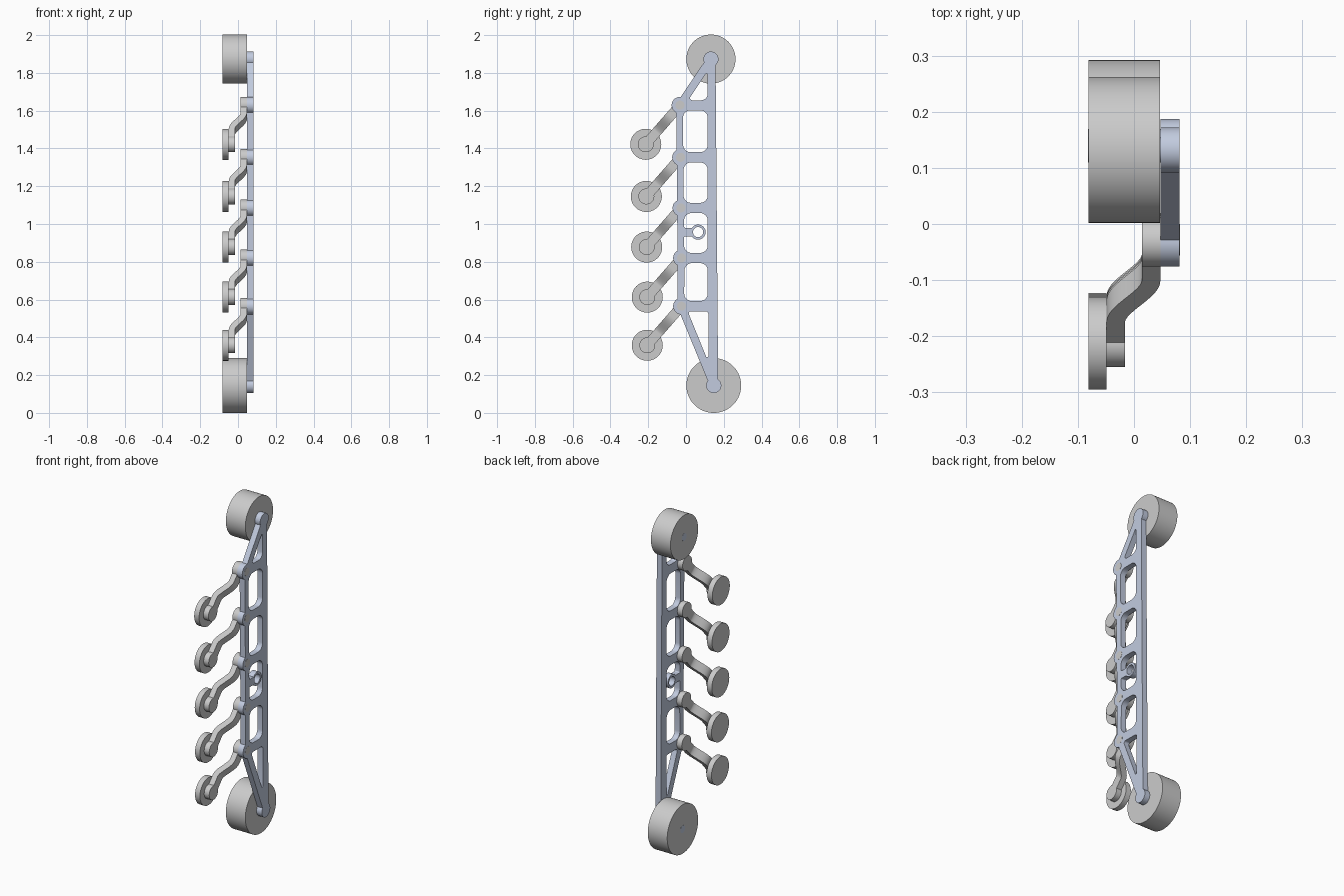
import bpy, bmesh
from math import sin, cos, pi, radians, asin
from mathutils import Vector, Matrix

if "Cube" in bpy.data.objects:
    bpy.data.objects.remove(bpy.data.objects["Cube"])

X0, X1 = 0.047, 0.081          # frame thickness range
XB = -0.081                    # inner face of the wheels
PIVOTS = [(-0.032, 1.629), (-0.029, 1.353), (-0.027, 1.085), (-0.024, 0.820), (-0.024, 0.565)]
ARM = Vector((0, -0.181, -0.207))
TOP, BOTTOM, HUB = (0.132, 1.873), (0.147, 0.145), (0.064, 0.957)

blue = bpy.data.materials.new("frame_blue")
blue.diffuse_color = (0.54, 0.60, 0.74, 1)
blue.use_nodes = True
blue.node_tree.nodes["Principled BSDF"].inputs["Base Color"].default_value = blue.diffuse_color


def add_object(name, bm, mat=None):
    bmesh.ops.recalc_face_normals(bm, faces=bm.faces)
    me = bpy.data.meshes.new(name)
    bm.to_mesh(me)
    bm.free()
    ob = bpy.data.objects.new(name, me)
    bpy.context.collection.objects.link(ob)
    if mat:
        me.materials.append(mat)
    return ob


def disc(name, y, z, r, xa, xb, mat=None, seg=64):
    """Cylinder along x."""
    bm = bmesh.new()
    m = Matrix.Translation(((xa + xb) / 2, y, z)) @ Matrix.Rotation(pi / 2, 4, 'Y')
    bmesh.ops.create_cone(bm, cap_ends=True, segments=seg, radius1=r, radius2=r,
                          depth=xb - xa, matrix=m)
    return add_object(name, bm, mat)


def arc(c, r, a0, a1):
    n = max(3, int(abs(a1 - a0) / 7))
    return [(c[0] + r * cos(radians(a0 + (a1 - a0) * i / n)),
             c[1] + r * sin(radians(a0 + (a1 - a0) * i / n))) for i in range(n + 1)]


def rounded(corners):
    """Polygon from (y, z, radius) corners with filleted corners."""
    out = []
    for i, (y, z, r) in enumerate(corners):
        p = Vector((y, z))
        if r == 0:
            out.append((y, z))
            continue
        a = (Vector(corners[i - 1][:2]) - p).normalized()
        b = (Vector(corners[(i + 1) % len(corners)][:2]) - p).normalized()
        half = a.angle(b) / 2
        c = p + (a + b).normalized() * (r / sin(half))
        t = r * cos(half) / sin(half)
        va, vb = p + a * t - c, p + b * t - c
        for k in range(9):
            f = k / 8
            w = pi - 2 * half
            v = (va * sin((1 - f) * w) + vb * sin(f * w)) / sin(w)
            out.append(tuple(c + v))
    return out


def plate(name, loops, xa, xb, mat):
    """Filled 2D outline with holes, extruded along x."""
    cu = bpy.data.curves.new(name, 'CURVE')
    cu.dimensions, cu.fill_mode, cu.extrude = '2D', 'BOTH', (xb - xa) / 2
    for pts in loops:
        sp = cu.splines.new('POLY')
        sp.points.add(len(pts) - 1)
        for q, (y, z) in zip(sp.points, pts):
            q.co = (y, z, 0, 1)
        sp.use_cyclic_u = True
    tmp = bpy.data.objects.new(name + "_curve", cu)
    bpy.context.collection.objects.link(tmp)
    dg = bpy.context.evaluated_depsgraph_get()
    me = bpy.data.meshes.new_from_object(tmp.evaluated_get(dg))
    bpy.data.objects.remove(tmp)
    bm = bmesh.new()
    bm.from_mesh(me)
    bpy.data.meshes.remove(me)
    bmesh.ops.remove_doubles(bm, verts=bm.verts, dist=1e-5)
    for v in bm.verts:
        v.co = Vector((v.co.z + (xa + xb) / 2, v.co.x, v.co.y))
    return add_object(name, bm, mat)


def swing_arm(name, pivot):
    """S-bent arm with a round eye at each end."""
    L, th, w = ARM.length, 0.0165, 0.026
    u = ARM.normalized()
    v = Vector((0, -u.z, u.y))
    ra, rb, s0, s1 = 0.044, 0.042, 0.075, 0.188
    xa, xb = X0 - th, XB + 0.032 + th

    def eye(r):
        end = pi - asin(w / r)
        angles = [0.06 + (end - 0.06) * i / 22 for i in range(23)]
        return [(-r * cos(a), r * sin(a)) for a in angles]

    stations = eye(ra) + [(s0 + (s1 - s0) * i / 20, w) for i in range(21)]
    stations += [(L - s, h) for s, h in reversed(eye(rb))]
    bm = bmesh.new()
    rings = []
    for s, h in stations:
        t = min(1, max(0, (s - s0) / (s1 - s0)))
        x = xa + (xb - xa) * t * t * (3 - 2 * t)
        slope = (xb - xa) * 6 * t * (1 - t) / (s1 - s0)
        n = Vector((-slope, 1)).normalized() * th
        base = Vector((0, *pivot))
        rings.append([bm.verts.new(base + u * (s + k * n.x) + v * (g * h) + Vector((x + k * n.y, 0, 0)))
                      for k, g in ((1, 1), (1, -1), (-1, -1), (-1, 1))])
    for a, b in zip(rings, rings[1:]):
        for i in range(4):
            j = (i + 1) % 4
            bm.faces.new((a[i], a[j], b[j], b[i]))
    bm.faces.new(rings[0])
    bm.faces.new(rings[-1])
    return add_object(name, bm)


# side frame: outer contour runs clockwise around the bosses
outline = arc(TOP, 0.04, 205, -52) + arc(BOTTOM, 0.04, 55, -218)
for i, p in reversed(list(enumerate(PIVOTS))):
    outline += arc(p, 0.044, 263 if i == 4 else 243, 85 if i == 0 else 117)

# windows between the cross bars
YR = 0.115
holes = [rounded([(YR, 1.81, 0.006), (YR, 1.655, 0.035), (0.011, 1.655, 0.012)]),
         rounded([(0.118, 0.27, 0.006), (0.118, 0.538, 0.015), (0.009, 0.538, 0.012)])]
for i in (0, 1, 2, 3):
    (ya, za), (yb, zb) = PIVOTS[i], PIVOTS[i + 1]
    zt, zl = za - 0.027, zb + 0.027
    box = [(ya + 0.016, zt, 0.04), (YR, zt, 0.04), (YR, zl, 0.04), (yb + 0.014, zl, 0.04)]
    if i == 2:  # this window wraps around the mounting eye
        yl = yb + 0.014
        box += [(yl, HUB[1] - 0.023, 0.006)]
        box += [(y, z, 0) for y, z in arc(HUB, 0.04, 215, 505)]
        box += [(yl, HUB[1] + 0.023, 0.006)]
    holes.append(rounded(box))
holes.append(arc(HUB, 0.027, 0, 353))
plate("side_frame", [outline] + holes, X0, X1, blue)

# end wheels and their axles
for label, c, r in (("upper", TOP, 0.13), ("lower", BOTTOM, 0.145)):
    disc(label + "_end_wheel", *c, r, XB, X0 - 0.0005, seg=96)
    disc(label + "_axle", *c, 0.022, XB - 0.0006, X0, blue, 32)

# swing arms, pivot pins and road wheels
for i, p in enumerate(PIVOTS, 1):
    swing_arm(f"swing_arm_{i}", p)
    disc(f"pivot_pin_{i}", *p, 0.024, X0 - 0.01, X1 + 0.0006, seg=32)
    disc(f"road_wheel_{i}", p[0] + ARM.y, p[1] + ARM.z, 0.082, XB, XB + 0.032)

bpy.ops.object.select_all(action='SELECT')
bpy.context.view_layer.objects.active = bpy.context.selected_objects[0]
bpy.ops.object.shade_smooth_by_angle(angle=radians(30))
